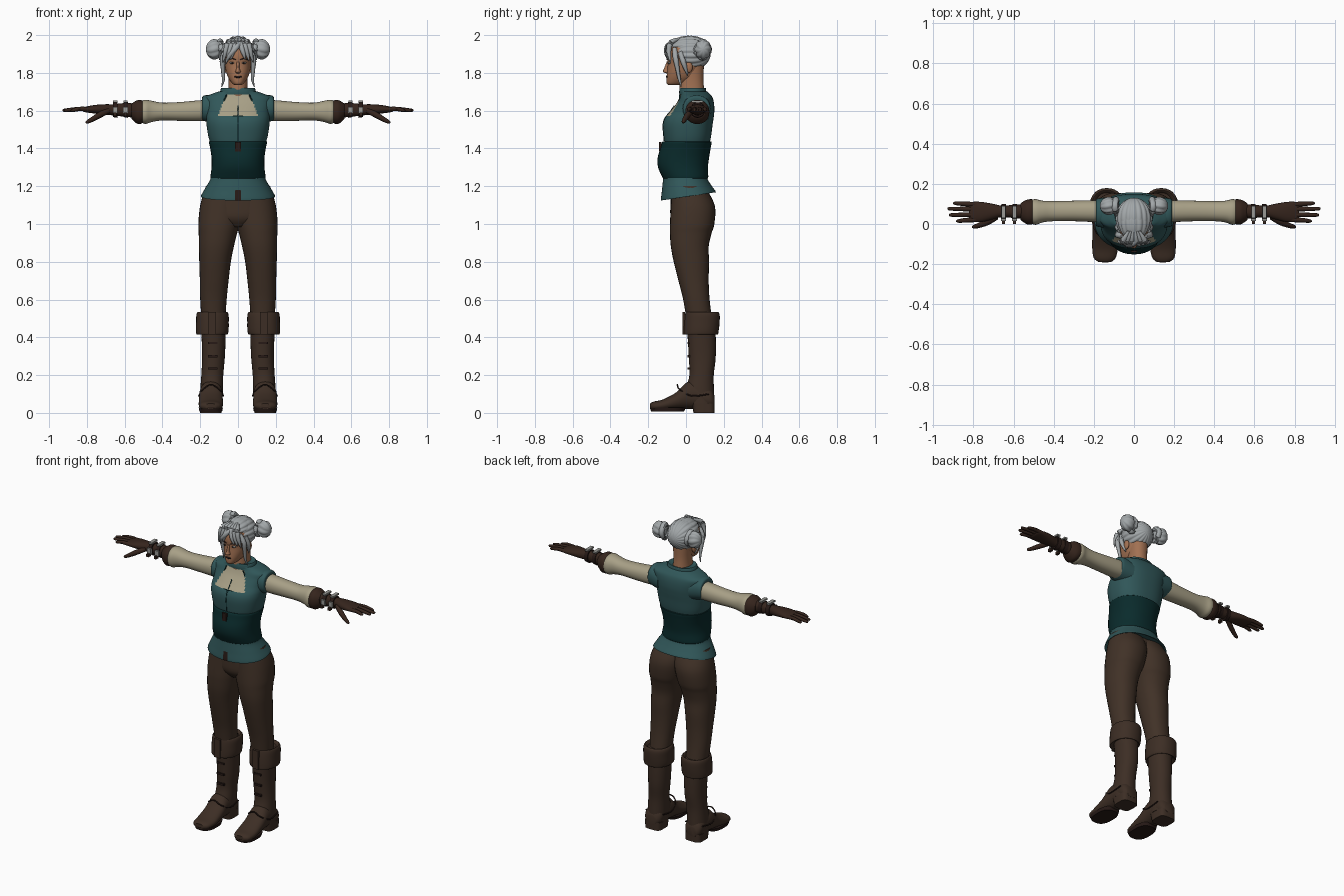
import bpy, bmesh, math
from mathutils import Vector

def mat(name, *rgb):
    m = bpy.data.materials.new(name)
    m.diffuse_color = (*rgb, 1)
    return m

TEAL = mat("teal cloth", .030, .095, .100)
DARK = mat("dark teal corset", .003, .024, .025)
BROWN = mat("brown trousers", .052, .031, .020)
BOOT = mat("boot leather", .046, .027, .018)
GLOVE = mat("glove leather", .036, .018, .012)
CREAM = mat("cream linen", .39, .35, .24)
SKIN = mat("skin", .36, .165, .085)
HAIR = mat("silver hair", .36, .385, .395)
METAL = mat("metal", .32, .32, .30)
INK = mat("dark detail", .02, .010, .008)

def make(name, verts, faces, mats, mirror=False, rule=None, angle=45):
    me = bpy.data.meshes.new(name)
    me.from_pydata(verts, [], faces)
    bm = bmesh.new()
    bm.from_mesh(me)
    bmesh.ops.recalc_face_normals(bm, faces=bm.faces)
    bm.to_mesh(me)
    bm.free()
    for m in mats:
        me.materials.append(m)
    for p in me.polygons:
        p.use_smooth = True
        if rule:
            p.material_index = rule(p.center)
    me.set_sharp_from_angle(angle=math.radians(angle))
    ob = bpy.data.objects.new(name, me)
    bpy.context.collection.objects.link(ob)
    if mirror:
        ob.modifiers.new("mirror", 'MIRROR')
    return ob

def skin_rings(rings, n):
    """Quads between successive rings of n points, plus two end caps."""
    k = len(rings)
    faces = [(i*n+j, i*n+(j+1) % n, (i+1)*n+(j+1) % n, (i+1)*n+j)
             for i in range(k-1) for j in range(n)]
    return faces + [tuple(range(n)), tuple(range((k-1)*n, k*n))]

def spline(pts, sub):
    """Catmull-Rom refinement of a list of tuples."""
    out = []
    for i in range(len(pts)-1):
        a, b, c, d = pts[max(i-1, 0)], pts[i], pts[i+1], pts[min(i+2, len(pts)-1)]
        for s in range(sub):
            t = s/sub
            out.append(tuple(.5*(2*q + (r-p)*t + (2*p-5*q+4*r-u)*t*t + (3*q-p-3*r+u)*t**3)
                             for p, q, r, u in zip(a, b, c, d)))
    return out + [tuple(pts[-1])]

def loft(name, rings, mats, axis='z', n=28, p=2.2, sub=4, mirror=False, rule=None, bend=None):
    """Rings are (position on axis, min a, max a, min b, max b)."""
    verts, rows = [], spline(rings, sub)
    for t, a0, a1, b0, b1 in rows:
        for j in range(n):
            w = 2*math.pi*j/n
            c, s = math.cos(w), math.sin(w)
            a = (a0+a1)/2 + (a1-a0)/2*math.copysign(abs(c)**(2/p), c)
            b = (b0+b1)/2 + (b1-b0)/2*math.copysign(abs(s)**(2/p), s)
            v = {'x': (t, a, b), 'y': (a, t, b), 'z': (a, b, t)}[axis]
            verts.append(bend(*v) if bend else v)
    return make(name, verts, skin_rings(rows, n), mats, mirror, rule)

def tube(name, pts, m, mirror=False, n=8, sub=4):
    """Points are (x, y, z, radius)."""
    rows, verts = spline(pts, sub), []
    for i, r in enumerate(rows):
        d = (Vector(rows[min(i+1, len(rows)-1)][:3]) - Vector(rows[max(i-1, 0)][:3])).normalized()
        u = d.cross(Vector((0, 0, 1) if abs(d.z) < .8 else (0, 1, 0))).normalized()
        v = d.cross(u)
        for j in range(n):
            w = 2*math.pi*j/n
            verts.append(Vector(r[:3]) + max(r[3], .001)*(math.cos(w)*u + math.sin(w)*v))
    return make(name, verts, skin_rings(rows, n), [m], mirror)

def box(name, c, s, m, mirror=False):
    vs = [(c[0]+x*s[0]/2, c[1]+y*s[1]/2, c[2]+z*s[2]/2)
          for x in (-1, 1) for y in (-1, 1) for z in (-1, 1)]
    fs = [(0, 1, 3, 2), (4, 6, 7, 5), (0, 4, 5, 1), (2, 3, 7, 6), (0, 2, 6, 4), (1, 5, 7, 3)]
    return make(name, vs, fs, [m], mirror)

def ball(name, c, r, m, pole='z', ridges=0, amp=0, twist=0, mirror=False, n=24):
    """Ellipsoid with optional ridges running between its poles."""
    n, k, verts = max(n, ridges*6), 16, []
    for i in range(k+1):
        f = .02 + (math.pi-.04)*i/k
        for j in range(n):
            w = 2*math.pi*j/n
            g = 1 - amp*(1 - abs(math.sin(ridges*w/2 + twist*f)))
            a, b, t = math.sin(f)*math.cos(w)*g, math.sin(f)*math.sin(w)*g, math.cos(f)
            v = {'x': (t, a, b), 'y': (a, t, b), 'z': (a, b, t)}[pole]
            verts.append([c[q] + r[q]*v[q] for q in range(3)])
    return make(name, verts, skin_rings(range(k+1), n), [m], mirror, angle=70)

# Trousers
loft("trouser_leg", [(1.20, -.04, .17, -.075, .10), (1.10, -.03, .20, -.08, .152), (1.0, -.01, .21, -.085, .15),
     (.95, .005, .208, -.085, .135), (.88, .022, .207, -.08, .12), (.8, .038, .205, -.065, .122),
     (.7, .05, .202, -.04, .12), (.6, .06, .2, -.015, .125), (.48, .068, .192, .005, .14)], [BROWN], mirror=True)
loft("pelvis", [(1.21, -.16, .16, -.08, .10), (1.1, -.185, .185, -.083, .115),
     (1.03, -.16, .16, -.08, .10), (.985, -.05, .05, -.05, .06)], [BROWN])

# Boots
loft("boot_cuff", [(.43, .075, .20, .01, .15), (.415, .058, .218, -.01, .168), (.435, .05, .223, -.012, .173),
     (.48, .049, .222, -.01, .178), (.52, .05, .22, -.005, .178), (.535, .06, .212, 0, .168),
     (.52, .075, .195, .01, .155)], [BOOT], mirror=True)
box("cuff_tab", (.137, -.012, .475), (.04, .014, .12), BOOT, True)
loft("boot_shaft", [(.46, .064, .196, .005, .155), (.38, .066, .192, .01, .158), (.29, .07, .19, .015, .157),
     (.2, .078, .194, .018, .147), (.12, .08, .2, .0, .148), (.05, .083, .203, .01, .15)], [BOOT], mirror=True)
loft("boot_foot", [(.152, .11, .18, .03, .09), (.13, .088, .2, .02, .13), (.07, .082, .202, .02, .16),
     (.01, .082, .205, .02, .165), (-.05, .08, .207, .018, .11), (-.12, .08, .208, .012, .072),
     (-.17, .092, .2, .012, .06), (-.19, .115, .175, .02, .05)], [BOOT], axis='y', mirror=True)
loft("boot_sole", [(.008, .084, .204, -.185, -.01), (.028, .08, .208, -.192, .0)], [INK], p=2.6, mirror=True, sub=1)
loft("boot_heel", [(0, .088, .2, .04, .152), (.05, .086, .202, .03, .152)], [BOOT], p=4, mirror=True, sub=1)
tube("boot_ankle_seam", [(.081, .12, .10, .004), (.079, .03, .09, .004), (.1, -.035, .125, .004), (.143, -.045, .15, .004),
     (.185, -.035, .125, .004), (.207, .03, .09, .004), (.203, .12, .10, .004)], INK, True)
for i, z in enumerate((.235, .30, .37)):
    box(f"boot_lace_{i}", (.133, .014, z), (.05, .014, .012), INK, True)

# Tunic skirt with a front notch, higher at the back
loft("tunic_skirt", [(1.26, -.142, .142, -.12, .112), (1.23, -.148, .148, -.122, .115), (1.18, -.172, .172, -.127, .135),
     (1.125, -.196, .196, -.132, .158), (1.15, -.17, .17, -.11, .13)], [TEAL, INK], n=96, sub=6,
     bend=lambda x, y, z: (x, y, z + max(0, min(1, (1.25-z)/.12))*.042*(y+.13)/.28),
     rule=lambda c: int(abs(c.x) < .006 + .25*max(0, 1.185-c.z) and c.z < 1.185 and c.y < -.05))

# Corset
loft("corset", [(1.24, -.142, .142, -.12, .114), (1.25, -.146, .146, -.126, .118), (1.30, -.14, .14, -.148, .116),
     (1.35, -.14, .14, -.15, .122), (1.40, -.147, .147, -.135, .13), (1.435, -.154, .154, -.125, .135),
     (1.435, -.14, .14, -.11, .12)], [DARK], n=40)
box("corset_clasp", (0, -.137, 1.41), (.03, .012, .05), INK)

# Vest with an open linen neckline
def neckline(c):
    return int(c.y < .03 and 1.572 < c.z < 1.685 and abs(c.x) < .108 - .42*(c.z-1.572))
loft("vest", [(1.41, -.14, .14, -.11, .12), (1.46, -.156, .156, -.118, .132), (1.52, -.166, .166, -.122, .14),
     (1.56, -.168, .168, -.112, .146), (1.60, -.168, .168, -.08, .15), (1.64, -.176, .176, -.05, .148),
     (1.67, -.178, .178, -.034, .14), (1.69, -.135, .135, -.028, .125), (1.702, -.1, .1, -.032, .112)],
     [TEAL, CREAM], n=112, sub=7, p=2.4, rule=neckline)
loft("collar", [(1.685, -.1, .1, -.035, .112), (1.70, -.095, .095, -.036, .108), (1.72, -.088, .088, -.032, .104),
     (1.715, -.07, .07, -.02, .092)], [TEAL])
tube("vest_seam", [(0, -.115, 1.44, .003), (0, -.121, 1.52, .003), (0, -.111, 1.56, .003), (0, -.085, 1.594, .003),
     (0, -.062, 1.625, .003)], DARK)
tube("neckline_trim", [(0, -.104, 1.57, .004), (.06, -.095, 1.57, .004), (.106, -.072, 1.575, .004),
     (.095, -.05, 1.615, .004), (.075, -.035, 1.65, .004), (.06, -.033, 1.685, .004)], DARK, True)
loft("shoulder_cap", [(.11, -.02, .135, 1.53, 1.672), (.16, -.017, .13, 1.54, 1.682), (.188, -.01, .124, 1.55, 1.675),
     (.188, .005, .11, 1.565, 1.65)], [TEAL], axis='x', mirror=True)

# Sleeves
loft("sleeve", [(.13, .01, .118, 1.55, 1.655), (.2, .01, .118, 1.545, 1.655), (.3, .014, .116, 1.546, 1.646),
     (.4, .014, .114, 1.548, 1.642), (.455, .008, .116, 1.54, 1.652), (.49, -.004, .124, 1.53, 1.657),
     (.515, .006, .118, 1.54, 1.648), (.53, .02, .105, 1.555, 1.635)], [CREAM], axis='x', mirror=True)

# Gloves
loft("glove_cuff", [(.512, .02, .105, 1.555, 1.63), (.505, .0, .122, 1.535, 1.652), (.53, -.002, .122, 1.53, 1.656),
     (.552, .01, .112, 1.545, 1.645), (.565, .022, .102, 1.56, 1.636)], [GLOVE], axis='x', mirror=True)
loft("glove_hand", [(.54, .025, .1, 1.562, 1.638), (.6, .03, .095, 1.568, 1.64), (.66, .034, .092, 1.575, 1.634),
     (.7, .024, .1, 1.578, 1.634), (.76, .01, .11, 1.585, 1.63), (.81, .012, .11, 1.592, 1.62),
     (.822, .02, .102, 1.598, 1.615)], [GLOVE], axis='x', mirror=True)
for i, (y0, y1, tip) in enumerate(((.022, .015, .885), (.047, .045, .92), (.073, .076, .928), (.097, .103, .90))):
    tube(f"finger_{i}", [(.78, y0, 1.607, .0125), (.84, (y0+y1)/2, 1.609, .0115), (tip-.012, y1, 1.602, .009),
         (tip, y1, 1.6, .004)], GLOVE, True)
tube("thumb", [(.685, .035, 1.6, .014), (.73, .01, 1.578, .016), (.775, -.008, 1.552, .0125), (.798, -.014, 1.54, .009),
     (.806, -.016, 1.535, .003)], GLOVE, True)
for i, x in enumerate((.595, .65)):
    loft(f"wrist_strap_{i}", [(x-.012, .024, .1, 1.562, 1.645), (x+.012, .026, .098, 1.566, 1.643)], [INK],
         axis='x', sub=1, mirror=True)
    box(f"buckle_top_{i}", (x, .06, 1.648), (.022, .06, .01), METAL, True)
    box(f"buckle_front_{i}", (x, .022, 1.602), (.026, .012, .034), METAL, True)
    box(f"buckle_tail_{i}", (x, .012, 1.58), (.016, .024, .018), GLOVE, True)

# Neck, head and face
loft("neck", [(1.66, -.06, .06, -.028, .1), (1.71, -.052, .052, -.035, .096), (1.77, -.05, .05, -.03, .092),
     (1.84, -.055, .055, -.03, .095)], [SKIN])
loft("head", [(1.735, -.016, .016, -.09, -.04), (1.745, -.032, .032, -.102, .0), (1.775, -.052, .052, -.103, .05),
     (1.81, -.064, .064, -.1, .07), (1.85, -.07, .07, -.097, .09), (1.89, -.074, .074, -.1, .1),
     (1.93, -.072, .072, -.088, .1), (1.97, -.045, .045, -.045, .07)], [SKIN])
loft("nose", [(1.798, -.008, .008, -.106, -.08), (1.806, -.015, .015, -.122, -.08), (1.822, -.009, .009, -.117, -.08),
     (1.86, -.007, .007, -.102, -.08)], [SKIN], n=12)
ball("lips", (0, -.1, 1.779), (.021, .007, .006), INK)
ball("eye", (.03, -.087, 1.853), (.014, .009, .006), METAL, mirror=True)
ball("iris", (.03, -.094, 1.853), (.006, .004, .0055), INK, mirror=True)
tube("eyebrow", [(.012, -.101, 1.869, .002), (.032, -.096, 1.876, .003), (.052, -.08, 1.869, .0015)], INK, True)
ball("ear", (.07, .015, 1.83), (.012, .02, .03), SKIN, mirror=True)

# Hair
ball("hair_cap", (0, .028, 1.905), (.093, .103, .092), HAIR, 'y', ridges=18, amp=.07)
ball("hair_crown", (0, .01, 1.935), (.078, .092, .062), HAIR, 'y', ridges=14, amp=.08)
ball("hair_bun", (.125, .09, 1.925), (.045, .045, .054), HAIR, 'x', ridges=8, amp=.14, twist=1, mirror=True)
tube("bun_tie", [(.085, .05, 1.915, .016), (.095, .085, 1.965, .018), (.09, .122, 1.925, .016),
     (.088, .09, 1.88, .016), (.085, .05, 1.915, .016)], HAIR, True)
for i, x in enumerate((.012, .032, .052)):
    tube(f"fringe_{i}", [(x*.5, -.035, 1.982, .006), (x, -.08, 1.96, .015), (x+.012, -.101+.2*x, 1.92, .013),
         (x+.022, -.102+.3*x, 1.89-.2*x, .008), (x+.027, -.1+.35*x, 1.875-.4*x, .002)], HAIR, True)
tube("swept_bang", [(.03, -.06, 1.972, .008), (.0, -.095, 1.945, .014), (-.03, -.104, 1.91, .013),
     (-.055, -.092, 1.875, .009), (-.066, -.08, 1.845, .002)], HAIR)
tube("forelock", [(.055, -.06, 1.93, .012), (.08, -.055, 1.88, .015), (.08, -.045, 1.82, .011),
     (.077, -.035, 1.765, .008), (.087, -.025, 1.725, .002)], HAIR, True)
tube("temple_lock", [(.07, -.03, 1.91, .014), (.083, -.015, 1.86, .014), (.077, .0, 1.815, .009),
     (.07, .01, 1.785, .002)], HAIR, True)
